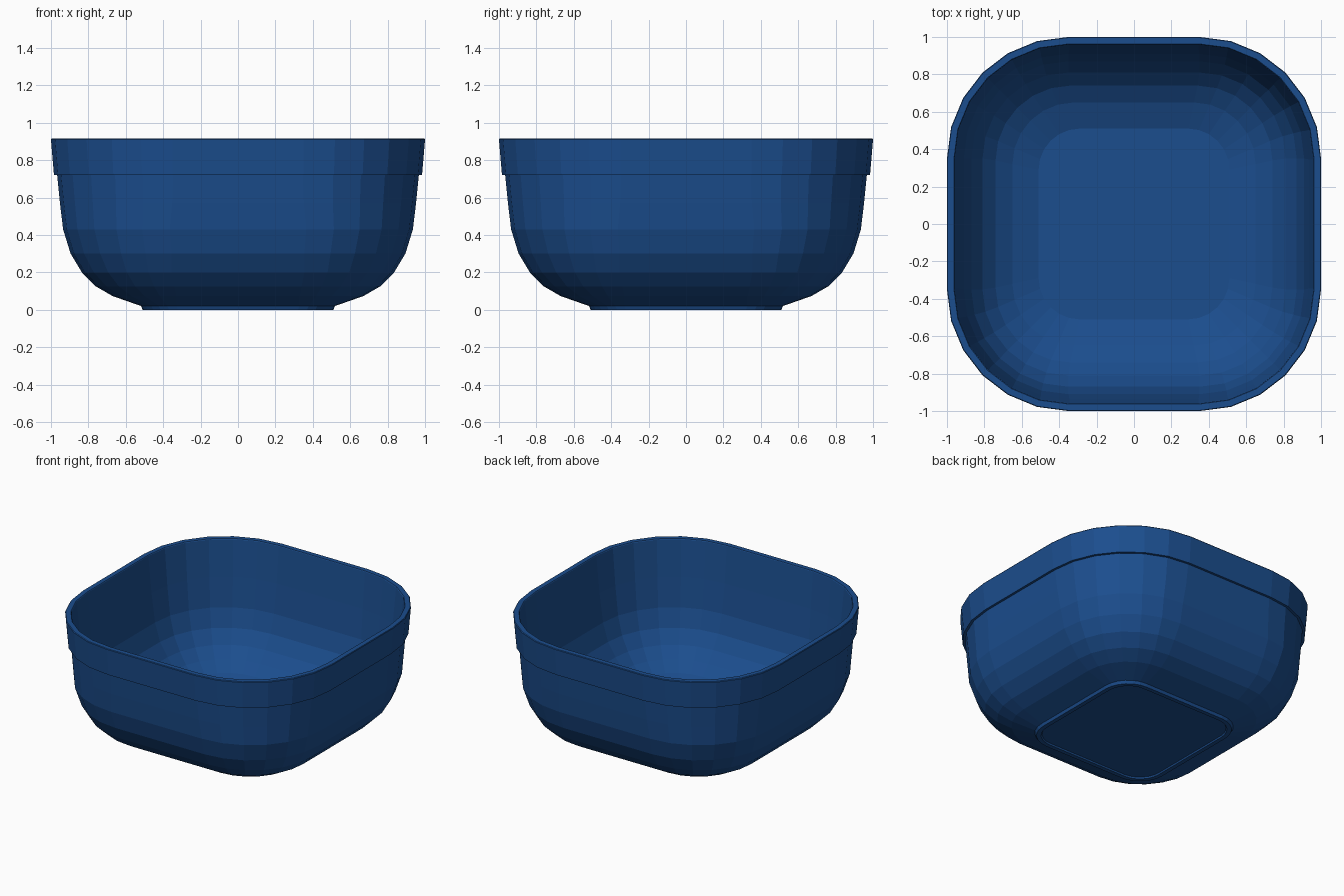
import bpy, bmesh
from math import sin, cos, pi

if "Cube" in bpy.data.objects:
    bpy.data.objects.remove(bpy.data.objects["Cube"])

SEG = 6  # facets per rounded corner


def ring(bm, half, radius, z):
    """Rounded-square loop of vertices."""
    verts = []
    for q, (sx, sy) in enumerate(((1, 1), (-1, 1), (-1, -1), (1, -1))):
        c = half - radius
        for i in range(SEG + 1):
            a = q * pi / 2 + i / SEG * pi / 2
            verts.append(bm.verts.new((sx * c + radius * cos(a),
                                       sy * c + radius * sin(a), z)))
    return verts


def loft(name, profile, mat):
    """Skin rounded-square loops (half width, corner radius, height), capping both ends."""
    bm = bmesh.new()
    rings = [ring(bm, *p) for p in profile]
    for a, b in zip(rings, rings[1:]):
        n = len(a)
        for i in range(n):
            j = (i + 1) % n
            bm.faces.new((a[i], a[j], b[j], b[i]))
    bm.faces.new(rings[0][::-1])
    bm.faces.new(rings[-1])
    bmesh.ops.recalc_face_normals(bm, faces=bm.faces)
    me = bpy.data.meshes.new(name)
    bm.to_mesh(me)
    bm.free()
    ob = bpy.data.objects.new(name, me)
    bpy.context.collection.objects.link(ob)
    me.materials.append(mat)
    return ob


blue = bpy.data.materials.new("blue_glaze")
blue.diffuse_color = (0.011, 0.075, 0.27, 1)
blue.use_nodes = True
blue.node_tree.nodes["Principled BSDF"].inputs["Base Color"].default_value = blue.diffuse_color

# Bowl: recessed base, foot ring, curved wall, rim band, then the inside
loft("bowl", [
    (0.475, 0.16, 0.01), (0.48, 0.16, 0.0),
    (0.51, 0.19, 0.0), (0.518, 0.19, 0.02),
    (0.67, 0.34, 0.073), (0.76, 0.42, 0.125), (0.835, 0.48, 0.20),
    (0.895, 0.54, 0.30), (0.935, 0.57, 0.43), (0.952, 0.60, 0.57),
    (0.967, 0.62, 0.72), (0.984, 0.635, 0.72),
    (1.0, 0.65, 0.91), (0.997, 0.65, 0.915),
    (0.963, 0.615, 0.915), (0.96, 0.615, 0.91),
    (0.935, 0.59, 0.65), (0.91, 0.56, 0.44), (0.87, 0.52, 0.31),
    (0.81, 0.46, 0.215), (0.74, 0.40, 0.145), (0.65, 0.33, 0.09),
    (0.51, 0.22, 0.04),
], blue)
